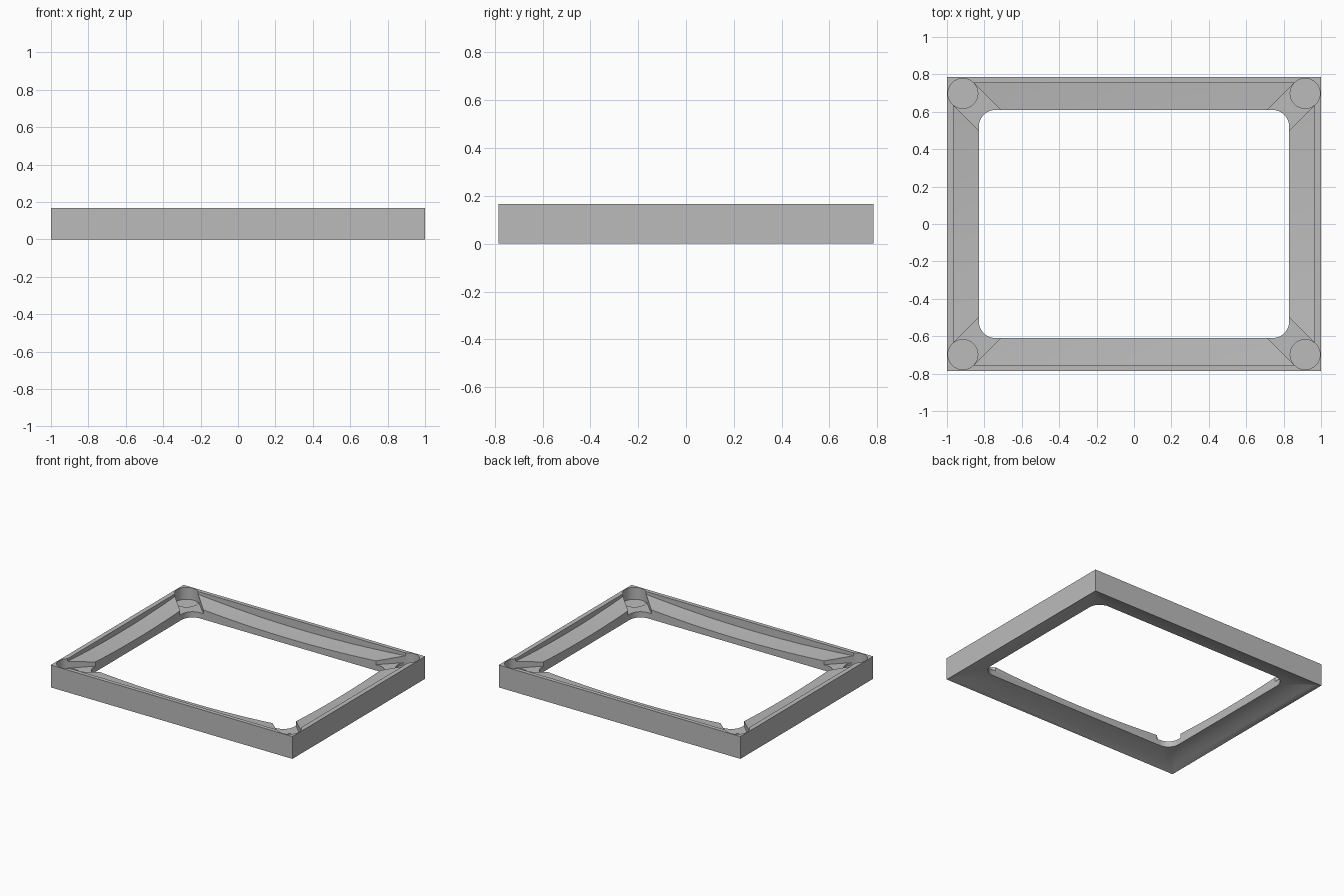
import bpy, bmesh, math
from mathutils import Matrix

if "Cube" in bpy.data.objects:
    bpy.data.objects.remove(bpy.data.objects["Cube"])

HALF_X, HALF_Y, HEIGHT = 1.0, 0.785, 0.167   # outer size
HOLE_X, HOLE_Y, HOLE_R = 0.83, 0.61, 0.09    # rounded opening
LIP = 0.052                                  # rise of the underside at the opening
POST_X, POST_Y, POST_R = 0.915, 0.698, 0.08  # corner bores
ARC = 10                                     # points per rounded corner

grey = bpy.data.materials.new("plain_grey")
grey.use_nodes = True
grey.diffuse_color = (0.5, 0.5, 0.5, 1)
grey.node_tree.nodes["Principled BSDF"].inputs["Base Color"].default_value = (0.5, 0.5, 0.5, 1)


def make_object(name, bm):
    bmesh.ops.recalc_face_normals(bm, faces=bm.faces)
    mesh = bpy.data.meshes.new(name)
    bm.to_mesh(mesh)
    bm.free()
    mesh.materials.append(grey)
    obj = bpy.data.objects.new(name, mesh)
    bpy.context.collection.objects.link(obj)
    return obj


def rounded_rect(hx, hy, r):
    points = []
    for k, (sx, sy) in enumerate([(1, 1), (-1, 1), (-1, -1), (1, -1)]):
        for i in range(ARC):
            a = math.pi / 2 * (k + i / (ARC - 1))
            points.append((sx * (hx - r) + r * math.cos(a),
                           sy * (hy - r) + r * math.sin(a)))
    return points


# Frame body: a closed loop of rings, with a gently hollowed underside
def build_body():
    bm = bmesh.new()
    rings = []

    def ring(t, z):
        pts = rounded_rect(HALF_X + (HOLE_X - HALF_X) * t,
                           HALF_Y + (HOLE_Y - HALF_Y) * t, HOLE_R * t)
        rings.append([bm.verts.new((x, y, z)) for x, y in pts])

    ring(0, HEIGHT)
    for i in range(6):
        t = i / 5
        ring(t, LIP * (1 - (1 - t) ** 1.5))
    ring(1, HEIGHT)
    n = len(rings[0])
    for a, b in zip(rings, rings[1:] + rings[:1]):
        for i in range(n):
            j = (i + 1) % n
            bm.faces.new((a[i], a[j], b[j], b[i]))
    bmesh.ops.remove_doubles(bm, verts=bm.verts, dist=1e-5)
    return make_object("bezel_frame", bm)


# Recess cutter: block whose underside is a shallow bowl
def build_recess():
    bm = bmesh.new()
    bmesh.ops.create_grid(bm, x_segments=32, y_segments=32, size=1)
    for v in bm.verts:
        v.co.x *= 0.965
        v.co.y *= 0.755
        v.co.z = 0.078 + 0.052 * (v.co.x ** 2 + v.co.y ** 2)
    top = bmesh.ops.extrude_face_region(bm, geom=bm.faces[:])["geom"]
    for v in top:
        if isinstance(v, bmesh.types.BMVert):
            v.co.z = 0.3
    return make_object("recess_cutter", bm)


# Corner cutters: a diagonal slot running inward, and a round bore
def build_slot(sx, sy):
    bm = bmesh.new()
    bmesh.ops.create_cube(bm, size=1)
    place = (Matrix.Translation((sx * POST_X, sy * POST_Y, 0.195))
             @ Matrix.Rotation(math.atan2(-sy, -sx), 4, 'Z')
             @ Matrix.Translation((0.17, 0, 0))
             @ Matrix.Diagonal((0.34, 2 * POST_R, 0.2, 1)))
    bmesh.ops.transform(bm, matrix=place, verts=bm.verts)
    return make_object("slot_cutter", bm)


def build_bore(sx, sy):
    bm = bmesh.new()
    bmesh.ops.create_cone(bm, cap_ends=True, segments=48, radius1=POST_R,
                          radius2=POST_R, depth=0.2,
                          matrix=Matrix.Translation((sx * POST_X, sy * POST_Y, 0.178)))
    return make_object("bore_cutter", bm)


body = build_body()
cutters = [build_recess()]
for sx in (-1, 1):
    for sy in (-1, 1):
        cutters += [build_slot(sx, sy), build_bore(sx, sy)]

for cutter in cutters:
    cutter.hide_render = True
    cut = body.modifiers.new("cut", 'BOOLEAN')
    cut.operation = 'DIFFERENCE'
    cut.solver = 'EXACT'
    cut.object = cutter

# Apply the cuts and drop the cutters
bpy.context.view_layer.update()
result = bpy.data.meshes.new_from_object(
    body.evaluated_get(bpy.context.evaluated_depsgraph_get()))
body.modifiers.clear()
body.data = result
body.data.name = "bezel_frame"
for cutter in cutters:
    bpy.data.objects.remove(cutter)

bpy.ops.object.select_all(action='DESELECT')
body.select_set(True)
bpy.context.view_layer.objects.active = body
bpy.ops.object.shade_smooth_by_angle(angle=math.radians(35))
